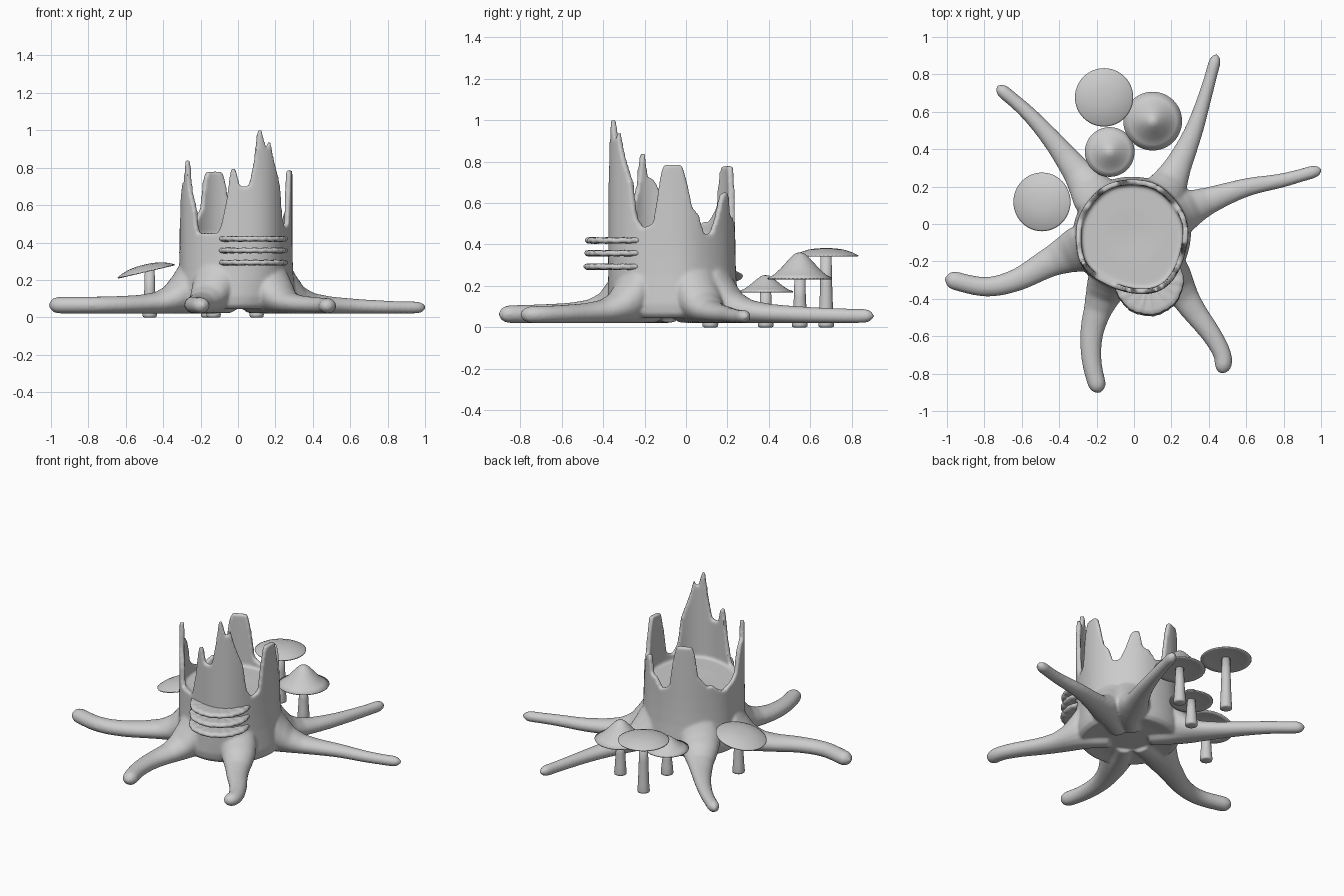
import bpy, bmesh, math, random
from mathutils import Vector, Matrix

if "Cube" in bpy.data.objects:
    bpy.data.objects.remove(bpy.data.objects["Cube"])

random.seed(4)


def finish(name, bm):
    bmesh.ops.recalc_face_normals(bm, faces=bm.faces[:])
    for f in bm.faces:
        f.smooth = True
    me = bpy.data.meshes.new(name)
    bm.to_mesh(me)
    bm.free()
    ob = bpy.data.objects.new(name, me)
    bpy.context.collection.objects.link(ob)
    return ob


def skin(bm, rings):
    """Bridge closed rings of points; the first and last are capped with a fan."""
    vs = [[bm.verts.new(p) for p in r] for r in rings]
    n = len(vs[0])
    for a, b in zip(vs, vs[1:]):
        for i in range(n):
            j = (i + 1) % n
            bm.faces.new((a[i], a[j], b[j], b[i]))
    for ring in (vs[0], vs[-1]):
        c = bm.verts.new(sum((v.co for v in ring), Vector()) / n)
        for i in range(n):
            bm.faces.new((ring[i], ring[(i + 1) % n], c))


def interp(table, x):
    for (a, u), (b, v) in zip(table, table[1:]):
        if x <= b:
            return u + (v - u) * max(0, (x - a) / (b - a))
    return table[-1][1]


# Broken rim height by angle in degrees
RIM = [(-180, .50), (-172, .54), (-166, .66), (-160, .72), (-155, .72), (-151, .85), (-148, .84),
       (-144, .68), (-137, .58), (-134, .45), (-109, .45), (-104, .53), (-99, .66), (-96, .79),
       (-91, .80), (-86, .70), (-77, .70), (-72, .84), (-68, 1.01), (-65, 1.0), (-60, .89),
       (-56, .95), (-52, .86), (-47, .78), (-41, .70), (-37, .53), (-30, .48), (-20, .50),
       (-13, .72), (-10, .785), (8, .785), (12, .72), (18, .58), (25, .54), (30, .45), (38, .45),
       (45, .52), (53, .64), (62, .66), (67, .54), (75, .53), (83, .47), (95, .50), (101, .70),
       (105, .78), (123, .78), (127, .74), (131, .58), (142, .51), (150, .51), (156, .48),
       (164, .46), (180, .50)]
CX, CY, FLOOR = -.01, -.06, .437
N = 200


def bump(deg, centre, width):
    return math.exp(-((deg - centre) / width) ** 2)


def trunk_ring(r, zf, full=1):
    """One ring of the trunk; full scales the bulge at the tall front splinter."""
    out = []
    for i in range(N):
        deg = -180 + 360 * i / N
        a = math.radians(deg)
        z = zf(interp(RIM, deg))
        rr = r
        if r > .2:
            rr += .002 * math.sin(7 * a) + full * (.034 * bump(deg, -62, 24) + .013 * bump(deg, -152, 20))
        out.append((CX + rr * math.cos(a), CY + rr * math.sin(a), z))
    return out


# Hollow trunk
stump = bmesh.new()
rings = [trunk_ring(r, lambda h, z=z: z, f) for r, z, f in
         [(.06, .045, 0), (.2, .05, 0), (.285, .043, 0), (.308, .065, 0), (.315, .11, .2), (.310, .17, .5),
          (.304, .25, .8), (.301, .34, 1), (.300, .42, 1)]]
rings += [trunk_ring(.300, lambda h, t=t: .42 + (h - .42) * t) for t in (.2, .4, .6, .8, 1)]
rings += [trunk_ring(.270, lambda h, t=t: FLOOR + (h - FLOOR) * t) for t in (1, .8, .6, .4, .2, 0)]
rings += [trunk_ring(.15, lambda h: FLOOR), trunk_ring(.03, lambda h: FLOOR - .005)]
skin(stump, rings)

# Spreading roots, merged into the trunk: path, width factor, end half-width, end top height
ROOTS = [
    ([(.06, .05), (.15, .15), (.24, .32), (.32, .5), (.385, .7), (.443, .91)], 1.0, .033, .09),
    ([(.1, -.02), (.25, .06), (.4, .125), (.6, .195), (.8, .235), (1.005, .292)], 1.0, .035, .085),
    ([(.07, -.15), (.19, -.27), (.31, -.45), (.42, -.6), (.475, -.71), (.47, -.8)], 1.0, .045, .10),
    ([(-.05, -.15), (-.12, -.28), (-.18, -.42), (-.225, -.58), (-.225, -.74), (-.185, -.905)], 1.0, .046, .105),
    ([(-.12, -.08), (-.28, -.13), (-.45, -.205), (-.63, -.30), (-.8, -.335), (-1.012, -.29)], 1.1, .05, .11),
    ([(-.1, .03), (-.2, .14), (-.32, .3), (-.45, .465), (-.58, .605), (-.735, .738)], 1.1, .037, .095),
]
TOP = [(.2, .33), (.29, .30), (.33, .235), (.38, .175), (.45, .14), (.55, .125), (.75, .115), (1.1, .11)]
WIDTH = [(.2, .10), (.3, .113), (.36, .096), (.45, .08), (.6, .069), (.8, .058), (1.1, .046)]


def smooth_path(pts, steps=10):
    p = [Vector(q) for q in pts]
    p = [2 * p[0] - p[1]] + p + [2 * p[-1] - p[-2]]
    out = []
    for i in range(1, len(p) - 2):
        a, b, c, d = p[i - 1:i + 3]
        for k in range(steps):
            t = k / steps
            out.append(.5 * (2 * b + (c - a) * t + (2 * a - 5 * b + 4 * c - d) * t * t
                             + (3 * b - a - 3 * c + d) * t ** 3))
    return out + [p[-2]]


for pts, wide, wend, tend in ROOTS:
    path = smooth_path(pts)
    total = sum((b - a).length for a, b in zip(path, path[1:]))
    run, rings = 0, []
    for i, q in enumerate(path):
        a, b = path[max(i - 1, 0)], path[min(i + 1, len(path) - 1)]
        if i:
            run += (q - path[i - 1]).length
        side = Vector((b.y - a.y, a.x - b.x)).normalized()
        d = (q - Vector((CX, CY))).length
        f = max(0, min(1, (d - .35) / .6))
        w = interp(WIDTH, d) * wide * (1 - f) + wend * f
        top = interp(TOP, d) * (1 - f) + tend * f
        left = total - run
        cap = math.sqrt(max(.02, 1 - (1 - min(1, left / .06)) ** 2))
        mid, hz = (top + .02) / 2, (top - .02) / 2 * cap
        w *= cap
        rings.append([(q.x + side.x * w * math.cos(t), q.y + side.y * w * math.cos(t), mid + hz * math.sin(t))
                      for t in [2 * math.pi * k / 20 for k in range(20)]])
    skin(stump, rings)

ob = finish("stump_with_roots", stump)
m = ob.modifiers.new("blend", 'REMESH')
m.mode = 'VOXEL'
m.voxel_size = .009
m.use_smooth_shade = True
s = ob.modifiers.new("soften", 'SMOOTH')
s.factor = .5
s.iterations = 7


def lathe(name, prof, loc, tilt=0, seg=48, wobble=None):
    bm = bmesh.new()
    rings = []
    for r, z in prof:
        ring = []
        for k in range(seg):
            a = 2 * math.pi * k / seg
            rr = r * (wobble(a) if wobble else 1)
            ring.append((rr * math.cos(a), rr * math.sin(a), z))
        rings.append(ring)
    skin(bm, rings)
    bm.transform(Matrix.Translation(loc) @ Matrix.Rotation(-tilt, 4, 'Y'))
    return finish(name, bm)


# Mushrooms: x, y, cap radius, rim height, cap height, pointed, tilt
FLAT = [(.01, 1), (.3, .95), (.55, .78), (.8, .43), (.95, .12), (1, 0)]
POINTED = [(.01, 1), (.12, .97), (.22, .88), (.4, .64), (.6, .36), (.8, .13), (1, 0)]
MUSHROOMS = [(-.16, .677, .156, .347, .036, False, 0), (.10, .55, .157, .238, .124, True, 0),
             (-.13, .385, .133, .174, .078, True, 0), (-.492, .118, .157, .248, .035, False, .23)]
for i, (x, y, r, z, h, pointed, tilt) in enumerate(MUSHROOMS, 1):
    shape = [(r * u, h * v) for u, v in (POINTED if pointed else FLAT)]
    shape += [(r * .98, -.006), (r * .8, 0), (r * .4, .003), (.01, .003)]
    lathe(f"mushroom_cap_{i}", shape, (x, y, z), tilt)
    sx = x + (.02 if tilt else 0)
    stem = [(.03, 0), (.037, .004), (.038, .015), (.034, .06), (.029, z * .6), (.026, z + .006)]
    lathe(f"mushroom_stem_{i}", stem, (sx, y, 0), seg=24)

# Shelf fungi with ragged edges
for i, z in enumerate((.293, .358, .420), 1):
    ph = random.random() * 6
    edge = lambda a, ph=ph: 1 + .008 * math.sin(9 * a + ph) + .008 * math.sin(27 * a + 2 * ph)
    prof = [(.02, .006), (.1, .010), (.155, .014), (.176, .012), (.184, .004), (.184, -.005),
            (.176, -.013), (.155, -.015), (.1, -.013), (.02, -.012)]
    shelf = lathe(f"shelf_fungus_{i}", prof, (.08, -.305 + .004 * (i - 2), z), seg=120, wobble=edge)
    for v in shelf.data.vertices:
        a = math.atan2(v.co.y + .305, v.co.x - .08)
        v.co.z += .0012 * math.sin(17 * a + ph) + random.uniform(-.001, .001)
